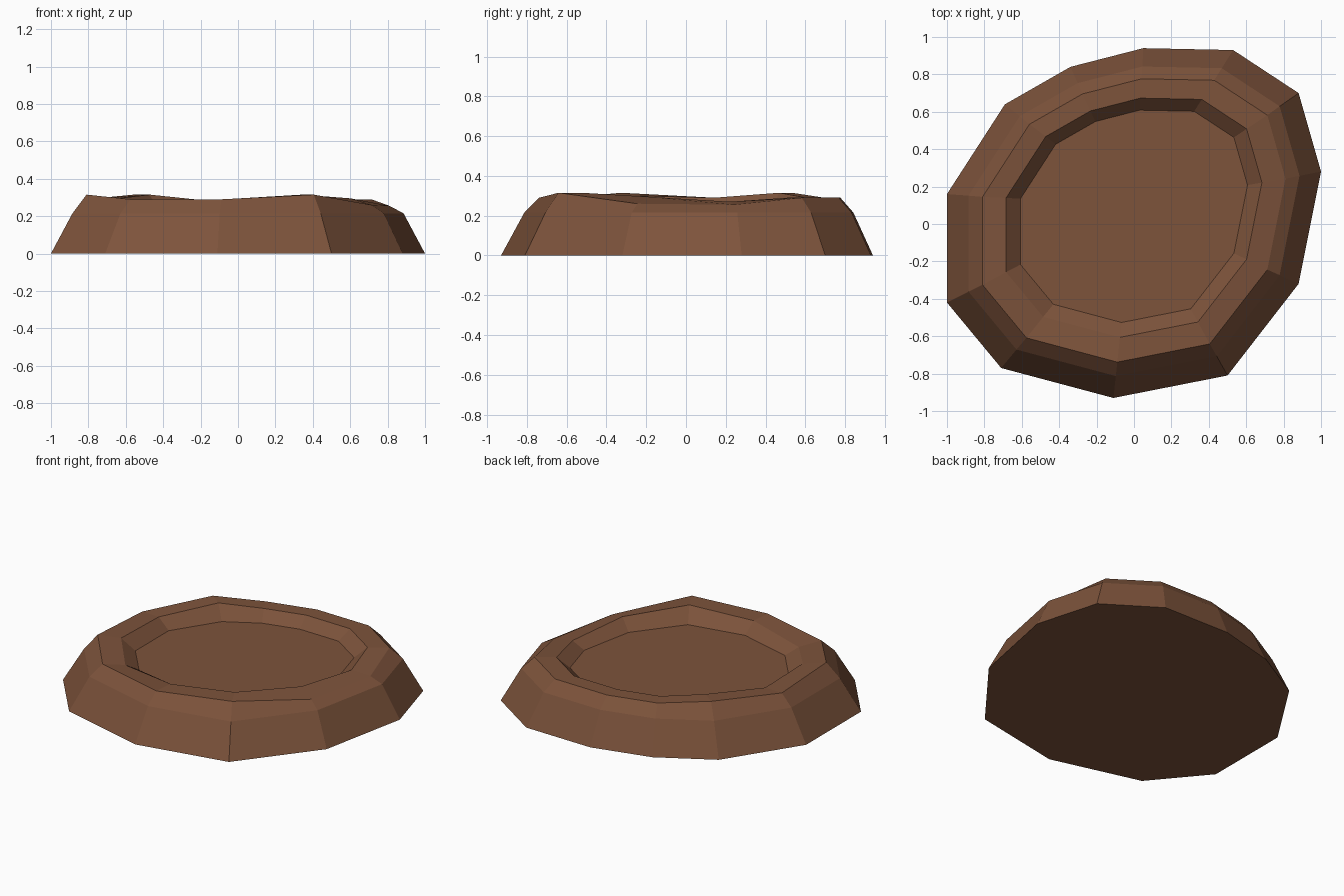
import bpy
import bmesh

default_cube = bpy.data.objects.get("Cube")
if default_cube:
    bpy.data.objects.remove(default_cube, do_unlink=True)

# Single warm brown material
brown = bpy.data.materials.new("warm_brown")
brown.use_nodes = True
colour = (0.205, 0.087, 0.044, 1.0)
brown.diffuse_color = colour
shader = next(n for n in brown.node_tree.nodes if n.type == "BSDF_PRINCIPLED")
shader.inputs["Base Color"].default_value = colour
shader.inputs["Roughness"].default_value = 0.9

# Irregular twelve-sided footprint, clockwise from the back
footprint = [
    (0.05, 0.94), (0.53, 0.93), (0.88, 0.70), (1.0, 0.28),
    (0.88, -0.32), (0.50, -0.81), (-0.11, -0.93), (-0.71, -0.77),
    (-1.0, -0.42), (-1.0, 0.16), (-0.69, 0.64), (-0.34, 0.84),
]
sides = len(footprint)

# Uneven heights of the outer and inner edges of the rim
rim_outer = [0.29, 0.29, 0.29, 0.255, 0.26, 0.315,
             0.29, 0.29, 0.315, 0.29, 0.315, 0.29]
rim_inner = [0.29, 0.29, 0.29, 0.27, 0.295, 0.315,
             0.29, 0.265, 0.30, 0.29, 0.315, 0.29]

# Rings from the ground up and into the basin: scale, shift in y, heights
rings = [
    (1.0, 0.0, [0.0] * sides),
    (0.885, 0.01, [0.215] * sides),
    (0.81, 0.015, rim_outer),
    (0.684, 0.03, rim_inner),
    (0.607, 0.038, [0.22] * sides),
]


def add_ring(bm, scale, shift, heights):
    """Add one scaled copy of the footprint as a loop of vertices."""
    return [bm.verts.new((x * scale, y * scale + shift, z))
            for (x, y), z in zip(footprint, heights)]


def bridge(bm, lower, upper):
    """Join two loops with a band of quads."""
    for i in range(sides):
        j = (i + 1) % sides
        bm.faces.new((lower[i], lower[j], upper[j], upper[i]))


# Shallow basin: outer wall, bevelled shoulder, rim, inner wall and floor
bm = bmesh.new()
loops = [add_ring(bm, *ring) for ring in rings]
for lower, upper in zip(loops, loops[1:]):
    bridge(bm, lower, upper)
bm.faces.new(loops[0])
bm.faces.new(loops[-1])
bmesh.ops.recalc_face_normals(bm, faces=bm.faces[:])

mesh = bpy.data.meshes.new("shallow_basin")
bm.to_mesh(mesh)
bm.free()
mesh.materials.append(brown)
basin = bpy.data.objects.new("shallow_basin", mesh)
bpy.context.collection.objects.link(basin)
